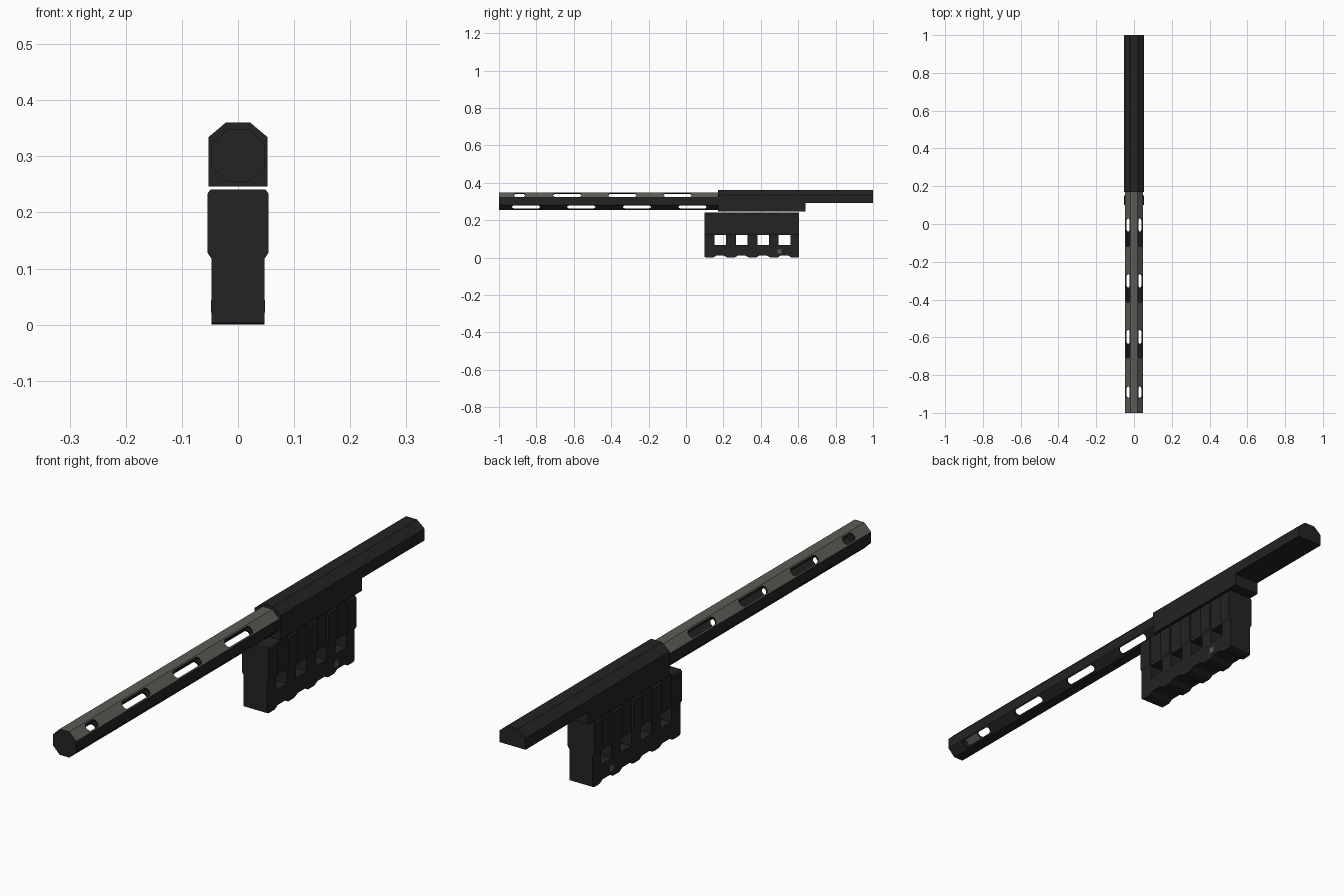
import bpy, bmesh, math
from mathutils import Matrix

if "Cube" in bpy.data.objects:
    bpy.data.objects.remove(bpy.data.objects["Cube"])


def material(name, rgb):
    m = bpy.data.materials.new(name)
    m.diffuse_color = (*rgb, 1)
    m.use_nodes = True
    m.node_tree.nodes["Principled BSDF"].inputs["Base Color"].default_value = m.diffuse_color
    return m


BLACK = material("matte_black", (0.017, 0.017, 0.017))
GREY = material("warm_grey", (0.11, 0.105, 0.09))


def add_prism(bm, pts, a, b, axis="Y"):
    """Extrude a closed outline: (x, z) along y, or (y, z) along x."""
    def co(p, t):
        return (p[0], t, p[1]) if axis == "Y" else (t, p[0], p[1])
    lo = [bm.verts.new(co(p, a)) for p in pts]
    hi = [bm.verts.new(co(p, b)) for p in pts]
    bm.faces.new(lo)
    bm.faces.new(hi[::-1])
    for i in range(len(pts)):
        j = (i + 1) % len(pts)
        bm.faces.new((lo[i], hi[i], hi[j], lo[j]))


def finish(bm, name, rule=None):
    bmesh.ops.recalc_face_normals(bm, faces=bm.faces)
    if rule:
        for f in bm.faces:
            f.material_index = 1 if rule(f.calc_center_median()) else 0
    me = bpy.data.meshes.new(name)
    bm.to_mesh(me)
    bm.free()
    me.materials.append(BLACK)
    me.materials.append(GREY)
    ob = bpy.data.objects.new(name, me)
    bpy.context.collection.objects.link(ob)
    return ob


def rect(a, b, c, d):
    return [(a, c), (b, c), (b, d), (a, d)]


# Octagonal hollow tube, grey over its upper three sides
CZ, AP = 0.3015, 0.047


def octagon(apothem):
    r = apothem / math.cos(math.pi / 8)
    return [(r * math.cos(math.pi / 8 + k * math.pi / 4),
             CZ + r * math.sin(math.pi / 8 + k * math.pi / 4)) for k in range(8)]


def is_top(c):
    return c.z > CZ + 0.02


bm = bmesh.new()
add_prism(bm, octagon(AP), -1, 0.2)
tube = finish(bm, "slotted_tube", is_top)

bm = bmesh.new()
add_prism(bm, octagon(AP - 0.007), -0.985, 0.19)
bore = finish(bm, "bore_cutter", is_top)

# Staggered slots through the four diagonal sides
bm = bmesh.new()
upper = [(-0.92, -0.86), (-0.71, -0.56), (-0.415, -0.265), (-0.12, 0.03)]
lower = [(-0.93, -0.78), (-0.635, -0.485), (-0.337, -0.187), (-0.04, 0.11)]
for angle, spans in ((45, upper), (135, upper), (225, lower), (315, lower)):
    for a, b in spans:
        w, c = 0.0145, 0.008
        outline = [(a, c - w), (a + c, -w), (b - c, -w), (b, c - w),
                   (b, w - c), (b - c, w), (a + c, w), (a, w - c)]
        start = len(bm.verts)
        add_prism(bm, outline, 0.03, 0.065, "X")
        bm.verts.ensure_lookup_table()
        bmesh.ops.transform(
            bm, verts=bm.verts[start:],
            matrix=Matrix.Translation((0, 0, CZ)) @ Matrix.Rotation(-math.radians(angle), 4, "Y"))
slots = finish(bm, "slot_cutter")

for cutter in (bore, slots):
    mod = tube.modifiers.new("cut", "BOOLEAN")
    mod.operation = "DIFFERENCE"
    mod.solver = "EXACT"
    mod.object = cutter
    cutter.hide_render = True
    cutter.hide_viewport = True

# Upper housing: full-length chamfered bar with a deeper front half
bm = bmesh.new()
add_prism(bm, [(-0.053, 0.292), (0.053, 0.292), (0.053, 0.334), (0.022, 0.36),
               (-0.022, 0.36), (-0.053, 0.334)], 0.17, 1)
finish(bm, "upper_housing")
bm = bmesh.new()
add_prism(bm, rect(-0.053, 0.053, 0.246, 0.292), 0.17, 0.64)
finish(bm, "lower_housing")

# Grip block: top bar and bottom bar with scalloped underside
ribs = [(0.10 + 0.1145 * i, 0.152 + 0.1145 * i) for i in range(4)] + [(0.558, 0.605)]
bm = bmesh.new()
add_prism(bm, rect(-0.047, 0.047, 0.12, 0.24), 0.102, 0.603)
finish(bm, "grip_top_bar")

under = []
for a, b in ribs:
    under += [(a, 0.004), (a + 0.008, 0), (b - 0.008, 0), (b, 0.004), (b + 0.01, 0.01)]
    under.append((b + 0.052, 0.01))
under = under[:-2]
bm = bmesh.new()
add_prism(bm, under + [(0.605, 0.068), (0.10, 0.068)], -0.047, 0.047, "X")
finish(bm, "grip_bottom_bar")

# Posts between the openings, widening into raised ribs above
rib_half = [(0.047, 0.06), (0.047, 0.117), (0.054, 0.128), (0.054, 0.234), (0.049, 0.241)]
outline = rib_half + [(-x, z) for x, z in reversed(rib_half)]
bm = bmesh.new()
for a, b in ribs:
    add_prism(bm, outline, a, b)
finish(bm, "grip_ribs")

# Small grey marker plates on both sides
bm = bmesh.new()
for s in (-1, 1):
    add_prism(bm, rect(0.488, 0.51, 0.022, 0.044), s * 0.0465, s * 0.0485, "X")
finish(bm, "side_markers", lambda c: True)
